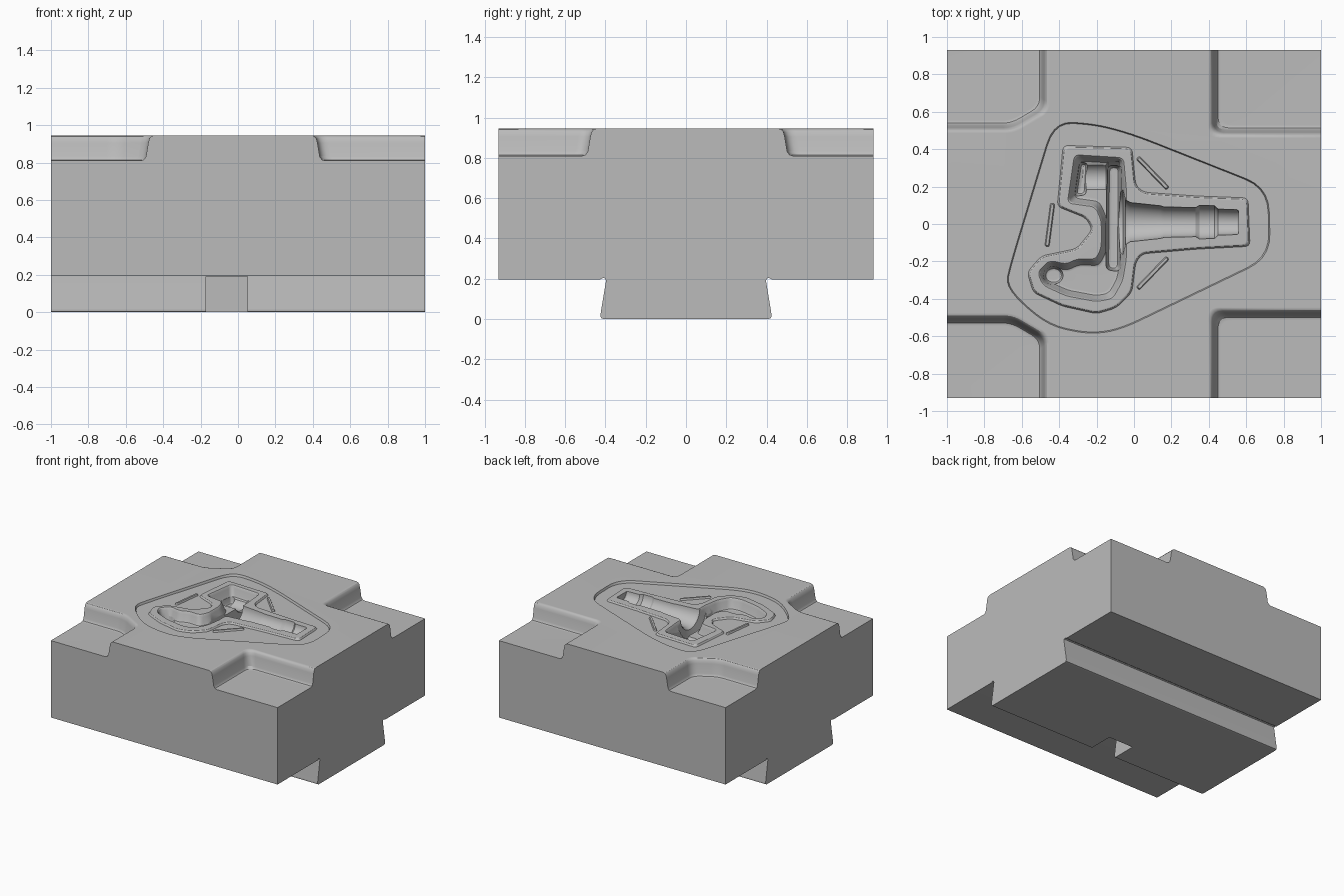
import bpy, bmesh, math
from mathutils import Vector

if "Cube" in bpy.data.objects:
    bpy.data.objects.remove(bpy.data.objects["Cube"], do_unlink=True)

TOP = 0.945      # parting surface
GUTTER = 0.928   # recessed gutter floor

steel = bpy.data.materials.new("die_steel_grey")
steel.use_nodes = True
GREY = (0.5, 0.5, 0.5, 1)
steel.diffuse_color = GREY
steel.node_tree.nodes["Principled BSDF"].inputs["Base Color"].default_value = GREY


def from_rings(name, rings):
    """Closed solid skinned over rings that have equal point counts."""
    bm = bmesh.new()
    loops = [[bm.verts.new(p) for p in ring] for ring in rings]
    n = len(loops[0])
    for a, b in zip(loops, loops[1:]):
        for i in range(n):
            j = (i + 1) % n
            bm.faces.new((a[i], a[j], b[j], b[i]))
    bm.faces.new(loops[0][::-1])
    bm.faces.new(loops[-1])
    bmesh.ops.recalc_face_normals(bm, faces=bm.faces)
    mesh = bpy.data.meshes.new(name)
    bm.to_mesh(mesh)
    bm.free()
    obj = bpy.data.objects.new(name, mesh)
    bpy.context.collection.objects.link(obj)
    mesh.materials.append(steel)
    return obj


def offset(points, d):
    """Mitred outward offset of a counter-clockwise outline."""
    out = []
    for i, p in enumerate(points):
        a = (p - points[i - 1]).normalized()
        b = (points[(i + 1) % len(points)] - p).normalized()
        na, nb = Vector((a.y, -a.x)), Vector((b.y, -b.x))
        out.append(p + (na + nb) * (d / max(0.4, 1 + na.dot(nb))))
    return out


def rounded(points, cut, steps=5):
    """Blend every corner with a short curve."""
    out = []
    for i, p in enumerate(points):
        a, b = points[i - 1] - p, points[(i + 1) % len(points)] - p
        s = p + a.normalized() * min(cut, a.length * 0.45)
        e = p + b.normalized() * min(cut, b.length * 0.45)
        for k in range(steps + 1):
            t = k / steps
            out.append(s * (1 - t) ** 2 + p * 2 * t * (1 - t) + e * t * t)
    return out


def loft(name, outline, levels, cut=0.03):
    """Stack the outline at each (height, outward offset) level."""
    pts = [Vector(p) for p in outline]
    area = sum(pts[i - 1].x * p.y - p.x * pts[i - 1].y for i, p in enumerate(pts))
    if area < 0:
        pts.reverse()
    return from_rings(name, [[(p.x, p.y, z) for p in rounded(offset(pts, d), cut)]
                             for z, d in levels])


def turned(name, profile, y, z, sides=40):
    """Turned solid along x from (x, radius) pairs."""
    angles = [math.tau * (i + 0.5) / sides for i in range(sides)]
    return from_rings(name, [[(x, y + r * math.cos(a), z + r * math.sin(a))
                              for a in angles] for x, r in profile])


def combine(tool, operation="DIFFERENCE"):
    mod = block.modifiers.new(tool.name, "BOOLEAN")
    mod.operation, mod.object, mod.solver = operation, tool, "EXACT"
    bpy.context.view_layer.objects.active = block
    bpy.ops.object.modifier_apply(modifier=mod.name)
    bpy.data.objects.remove(tool, do_unlink=True)


def pocket_levels(depth, draft=0.015, lip=0.01):
    """Filleted floor, drafted wall and softened lip."""
    z = TOP - depth
    return [(z, -draft - 0.02), (z + 0.006, -draft - 0.007), (z + 0.02, -draft),
            (TOP - 0.02, 0), (TOP - 0.006, lip * 0.4), (TOP, lip), (TOP + 0.1, lip)]


# Block with dovetail root, extruded along x
half = [(0.41, 0), (0.422, 0.005), (0.425, 0.02), (0.397, 0.19), (0.4, 0.2),
        (0.41, 0.205), (0.425, 0.197), (0.93, 0.197), (0.93, TOP)]
section = half + [(-y, z) for y, z in reversed(half)]
block = from_rings("die_block", [[(x, y, z) for y, z in section] for x in (-1, 1)])

# Keyway in the front of the dovetail
combine(from_rings("keyway", [[(x, y, z) for x, y in
        ((-0.17, -0.6), (0.05, -0.6), (0.05, -0.22), (-0.17, -0.22))]
        for z in (-0.1, 0.19)]))

# Corner clearance pockets: square on the +x side, chamfered on the -x side
floor_levels = [(0.81, -0.04), (0.815, -0.024), (0.832, -0.012), (0.905, 0),
                (0.928, 0.006), (0.94, 0.016), (TOP, 0.03), (1.1, 0.03)]
for side, y in ((1, 0.49), (-1, 0.475)):
    combine(loft("square_pocket", [(0.425, y * side), (1.3, y * side),
            (1.3, 1.3 * side), (0.425, 1.3 * side)], floor_levels, 0.06))
for side, y in ((1, 0.515), (-1, 0.505)):
    combine(loft("chamfered_pocket", [(-0.48, 1.3 * side), (-1.3, 1.3 * side),
            (-1.3, y * side), (-0.65, y * side), (-0.48, (y + 0.1) * side)],
            floor_levels, 0.05))

# Shallow gutter around the impression
gutter = [(-0.43, 0.55), (-0.2, 0.535), (0, 0.48), (0.72, 0.195), (0.73, -0.18),
          (-0.08, -0.57), (-0.25, -0.59), (-0.47, -0.54), (-0.69, -0.34), (-0.66, -0.21)]
combine(loft("gutter", gutter, [(GUTTER, -0.006), (TOP, 0), (1.1, 0)], 0.13))

# Raised flash land
land = [(-0.40, 0.10), (-0.37, 0.41), (-0.02, 0.40), (0, 0.2), (0.05, 0.16),
        (0.33, 0.14), (0.6, 0.13), (0.61, -0.11), (0.33, -0.125), (0.04, -0.15),
        (0, -0.2), (-0.02, -0.36), (-0.1, -0.44), (-0.2, -0.47), (-0.38, -0.43),
        (-0.53, -0.36), (-0.56, -0.26), (-0.49, -0.18), (-0.30, -0.14),
        (-0.21, -0.03), (-0.25, 0.04)]
combine(loft("flash_land", land, [(0.85, 0.01), (GUTTER, 0.01),
        (TOP - 0.004, 0.002), (TOP, -0.006)]), "UNION")

# Three thin ribs standing in the gutter
for a, b in (((0.02, 0.355), (0.18, 0.19)), ((0.02, -0.345), (0.18, -0.18)),
             ((-0.435, 0.11), (-0.465, -0.12))):
    a, b = Vector(a), Vector(b)
    d = (b - a).normalized()
    n = Vector((-d.y, d.x)) * 0.012
    combine(loft("gutter_rib", [a - n, b - n, b + n, a + n],
            [(0.9, 0), (GUTTER, 0), (TOP - 0.004, -0.005)], 0.01), "UNION")

# Main forked impression
fork = [(-0.345, 0.12), (-0.31, 0.36), (-0.065, 0.345), (-0.05, 0.18),
        (-0.05, -0.18), (-0.07, -0.3), (-0.12, -0.39), (-0.2, -0.405),
        (-0.36, -0.375), (-0.48, -0.32), (-0.505, -0.26), (-0.45, -0.205),
        (-0.36, -0.225), (-0.3, -0.195), (-0.2, -0.2), (-0.165, -0.13),
        (-0.165, 0.02), (-0.2, 0.1)]
combine(loft("fork_cavity", fork, pocket_levels(0.08)))

# Deeper pockets: cross slot, upper arm and lower eye
combine(loft("cross_slot", [(-0.155, -0.25), (-0.07, -0.26), (-0.065, 0.32),
        (-0.15, 0.32)], pocket_levels(0.19, 0.012, 0)))
combine(loft("upper_arm_slot", [(-0.325, 0.14), (-0.295, 0.34), (-0.24, 0.33),
        (-0.25, 0.15)], pocket_levels(0.13, 0.01, 0), 0.02))
combine(turned("upper_boss", [(-0.29, 0.06), (-0.28, 0.075), (-0.15, 0.075),
        (-0.14, 0.085), (-0.08, 0.085)], 0.25, 0.9))
combine(loft("lower_eye", [(-0.43 + 0.06 * math.cos(t), -0.275 + 0.055 * math.sin(t))
        for t in (math.tau * i / 12 for i in range(12))], pocket_levels(0.12, 0.01, 0)))

# Round flange and stepped spindle
combine(turned("spindle", [(-0.1, 0.18), (-0.06, 0.18), (-0.045, 0.12),
        (-0.02, 0.105), (0.14, 0.088), (0.16, 0.082), (0.33, 0.078),
        (0.35, 0.09), (0.43, 0.088), (0.45, 0.07), (0.55, 0.067), (0.56, 0.06)],
        0.01, TOP + 0.004))

# Smooth fillets with crisp edges and flat main faces
bpy.context.view_layer.objects.active = block
block.select_set(True)
bpy.ops.object.shade_smooth_by_angle(angle=math.radians(30))
block.modifiers.new("flat_face_normals", "WEIGHTED_NORMAL").keep_sharp = True
